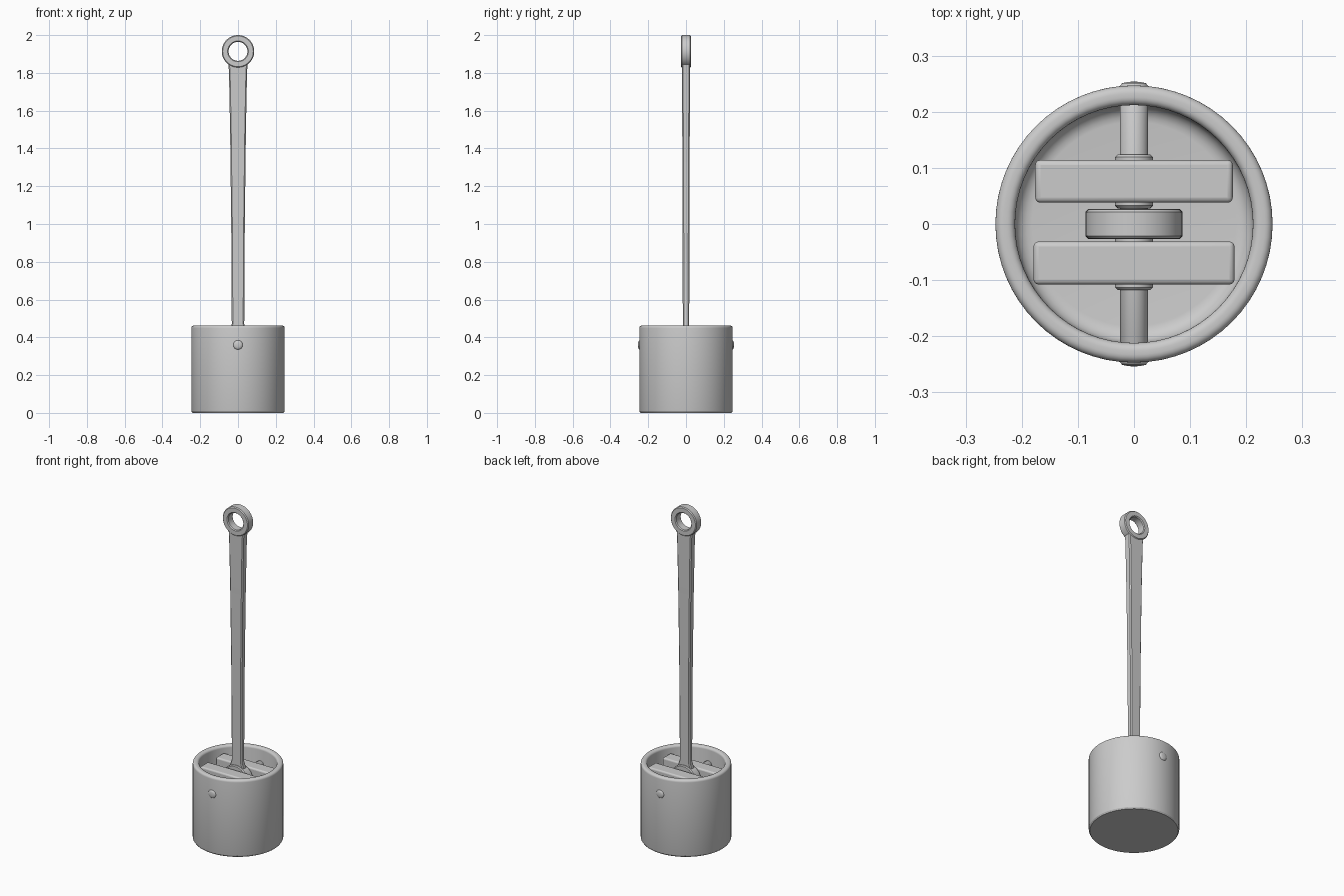
import bpy, bmesh, math
from mathutils import Matrix

if "Cube" in bpy.data.objects:
    bpy.data.objects.remove(bpy.data.objects["Cube"])


def finish(bm, name, bevel=0.0):
    bmesh.ops.remove_doubles(bm, verts=bm.verts, dist=1e-5)
    bmesh.ops.recalc_face_normals(bm, faces=bm.faces)
    me = bpy.data.meshes.new(name)
    bm.to_mesh(me)
    bm.free()
    ob = bpy.data.objects.new(name, me)
    bpy.context.collection.objects.link(ob)
    bpy.ops.object.select_all(action='DESELECT')
    ob.select_set(True)
    bpy.context.view_layer.objects.active = ob
    bpy.ops.object.shade_smooth_by_angle(angle=math.radians(40))
    if bevel:
        m = ob.modifiers.new("bevel", 'BEVEL')
        m.width, m.segments = bevel, 3
    return ob


def lathe(name, profile, closed=False, steps=64, along_y=False, z=0.0):
    """Spin (radius, height) points round z, or round y at height z."""
    bm = bmesh.new()
    vs = [bm.verts.new((r, 0, h)) for r, h in profile]
    n = len(vs)
    es = [bm.edges.new((vs[i], vs[(i + 1) % n])) for i in range(n if closed else n - 1)]
    bmesh.ops.spin(bm, geom=vs + es, axis=(0, 0, 1), cent=(0, 0, 0),
                   angle=2 * math.pi, steps=steps)
    if along_y:
        bm.transform(Matrix.Translation((0, 0, z)) @ Matrix.Rotation(math.pi / 2, 4, 'X'))
    return finish(bm, name)


def arc(cx, cz, r, a0, a1, n=5):
    return [(cx + r * math.cos(math.radians(a0 + (a1 - a0) * i / n)),
             cz + r * math.sin(math.radians(a0 + (a1 - a0) * i / n))) for i in range(n + 1)]


def eye(name, outer, inner, half, z):
    b = 0.005
    lathe(name, [(inner + b, -half), (outer - b, -half), (outer, -half + b),
                 (outer, half - b), (outer - b, half), (inner + b, half),
                 (inner, half - b), (inner, -half + b)], True, 48, True, z)


PIN_Z, EYE_Z = 0.36, 1.914

# hollow piston cup with rounded rim
lathe("piston_cup",
      [(0, 0.004), (0.239, 0.004)] + arc(0.241, 0.010, 0.006, -90, 0, 3)
      + arc(0.233, 0.449, 0.014, 0, 90) + arc(0.226, 0.449, 0.014, 90, 180)
      + arc(0.182, 0.11, 0.03, 0, -90) + [(0, 0.08)])
lathe("crown_face", [(0, 0), (0.241, 0), (0.245, 0.006), (0, 0.006)])

# wrist pin with domed ends
half_pin = [(0.025, 0.246), (0.021, 0.251), (0.012, 0.253), (0, 0.254)]
lathe("wrist_pin", [(r, -h) for r, h in reversed(half_pin)] + half_pin, False, 32, True, PIN_Z)

# pin support blocks and their collars
for name, y0, y1, hx in (("front", -0.108, -0.031, 0.179), ("back", 0.038, 0.114, 0.176)):
    bm = bmesh.new()
    bmesh.ops.create_cube(bm, size=1)
    bm.transform(Matrix.Translation((0, (y0 + y1) / 2, 0.2525))
                 @ Matrix.Diagonal((2 * hx, y1 - y0, 0.345, 1)))
    finish(bm, name + "_pin_support", 0.009)
    a, b = y0 - 0.010, y1 + 0.010
    # spinning height maps to -y
    lathe(name + "_collar", [(0, -b), (0.029, -b), (0.034, -b + 0.005),
                             (0.034, -a - 0.005), (0.029, -a), (0, -a)], False, 32, True, PIN_Z)

# rod eyes at both ends
eye("upper_eye", 0.086, 0.05, 0.026, EYE_Z)
eye("lower_eye", 0.086, 0.025, 0.027, PIN_Z)

# tapered rod shank
bm = bmesh.new()
rings = []
for hx, hy, z in ((0.05, 0.017, 0.42), (0.033, 0.017, 0.47), (0.036, 0.018, 1.0),
                  (0.042, 0.020, 1.5), (0.048, 0.022, 1.81), (0.052, 0.022, 1.853)):
    c = 0.006
    rings.append([bm.verts.new((x, y, z)) for x, y in (
        (hx, hy - c), (hx - c, hy), (c - hx, hy), (-hx, hy - c),
        (-hx, c - hy), (c - hx, -hy), (hx - c, -hy), (hx, c - hy))])
for lo, hi in zip(rings, rings[1:]):
    for i in range(8):
        j = (i + 1) % 8
        bm.faces.new((lo[i], lo[j], hi[j], hi[i]))
bm.faces.new(rings[0])
bm.faces.new(rings[-1])
finish(bm, "rod_shank")
